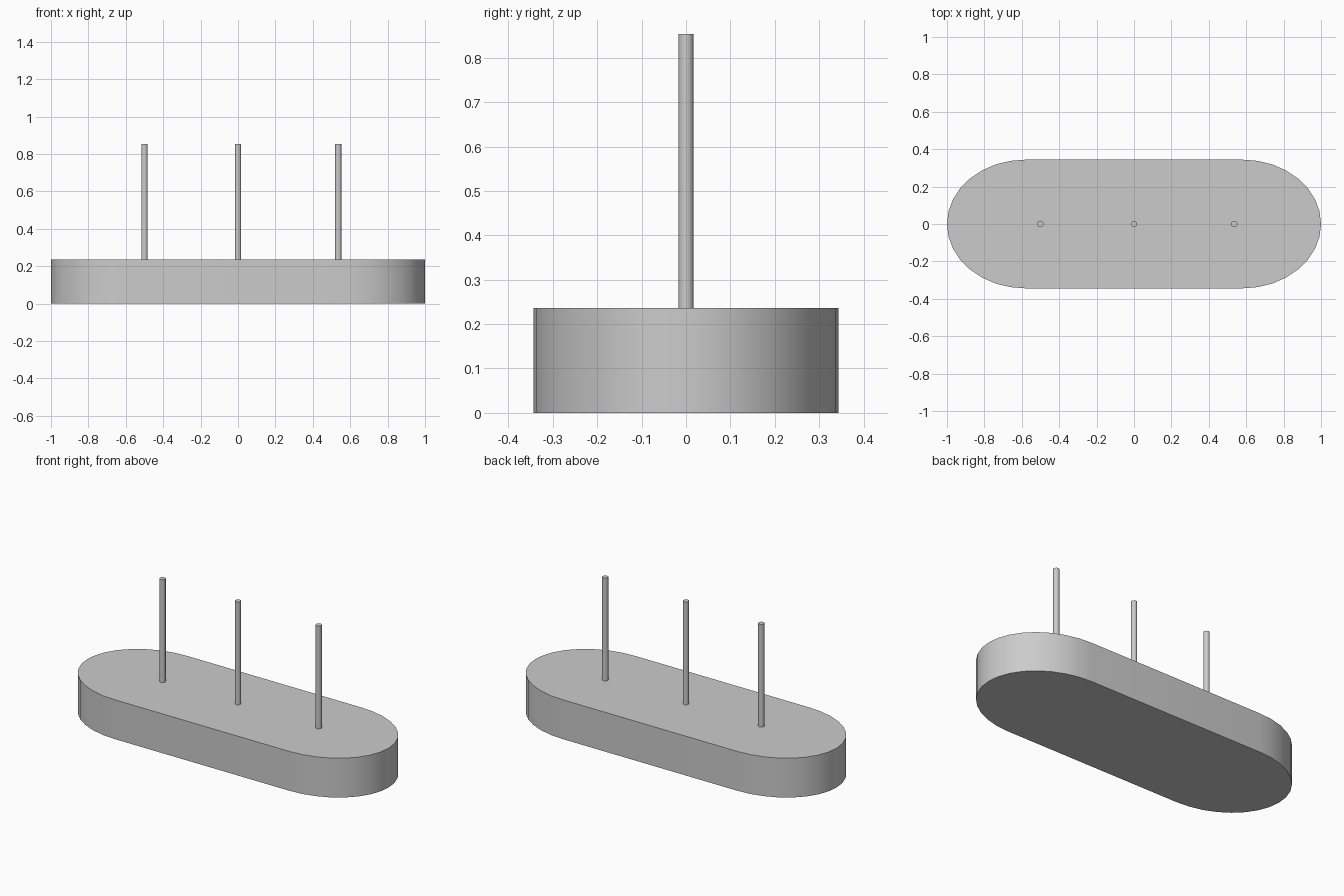
import bpy, bmesh, math

if "Cube" in bpy.data.objects:
    bpy.data.objects.remove(bpy.data.objects["Cube"])

BASE_H, HALF_W = 0.236, 0.344
STRAIGHT, END_R = 0.58, 0.42
ROD_R, ROD_TOP = 0.017, 0.853


def smooth(obj):
    bpy.ops.object.select_all(action='DESELECT')
    obj.select_set(True)
    bpy.context.view_layer.objects.active = obj
    bpy.ops.object.shade_smooth_by_angle(angle=math.radians(35))


def prism(name, outline, z0, z1):
    """Extrude a closed outline from z0 to z1."""
    bm = bmesh.new()
    face = bm.faces.new([bm.verts.new((x, y, z0)) for x, y in outline])
    top = bmesh.ops.extrude_face_region(bm, geom=[face], use_keep_orig=True)
    moved = [v for v in top['geom'] if isinstance(v, bmesh.types.BMVert)]
    bmesh.ops.translate(bm, verts=moved, vec=(0, 0, z1 - z0))
    bmesh.ops.recalc_face_normals(bm, faces=bm.faces)
    mesh = bpy.data.meshes.new(name)
    bm.to_mesh(mesh)
    bm.free()
    obj = bpy.data.objects.new(name, mesh)
    bpy.context.collection.objects.link(obj)
    smooth(obj)
    return obj


# Base slab: straight sides with elliptical ends
STEPS = 16
outline = []
for side in (1, -1):
    for i in range(STEPS + 1):
        a = -math.pi / 2 + math.pi * i / STEPS
        outline.append((side * (STRAIGHT + END_R * math.cos(a)),
                        side * HALF_W * math.sin(a)))
prism("base", outline, 0, BASE_H)

# Three upright rods standing on the base
SIDES = 16
for label, x in (("left", -0.5), ("middle", 0.0), ("right", 0.536)):
    circle = [(x + ROD_R * math.cos(2 * math.pi * i / SIDES),
               ROD_R * math.sin(2 * math.pi * i / SIDES)) for i in range(SIDES)]
    prism(label + "_rod", circle, BASE_H, ROD_TOP)
